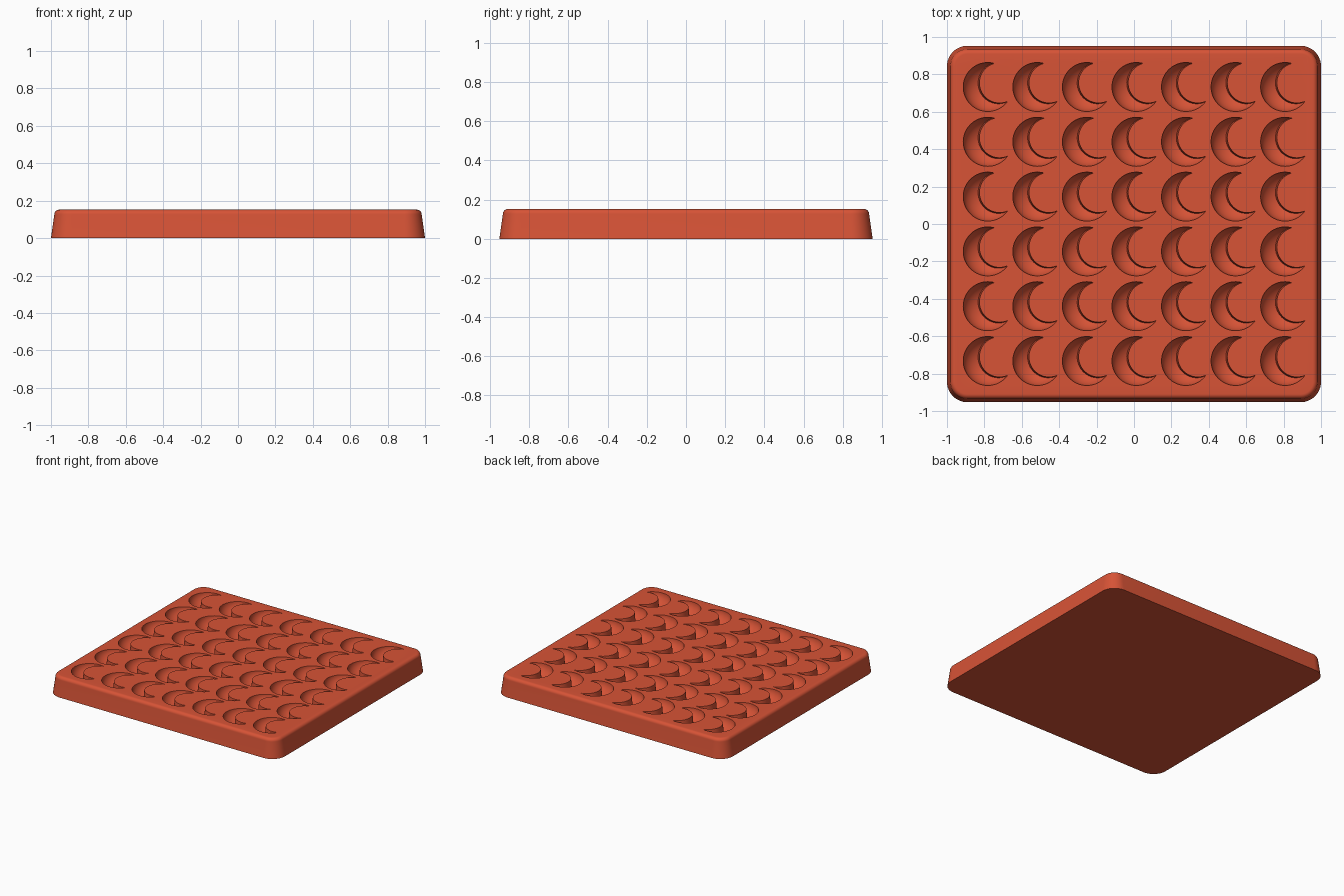
import bpy, bmesh, math
from mathutils import Matrix

old = bpy.data.objects.get("Cube")
if old:
    bpy.data.objects.remove(old, do_unlink=True)

HALF_X, HALF_Y, HEIGHT = 1.0, 0.953, 0.152
CORNER, EDGE, DRAFT = 0.11, 0.026, 0.018
COLS, ROWS, STEP_X, STEP_Y = 7, 6, 0.265, 0.293
BOWL_R, DEPTH = 0.131, 0.1

# Terracotta silicone
mat = bpy.data.materials.new("terracotta")
mat.use_nodes = True
color = (0.68, 0.087, 0.037, 1)
mat.diffuse_color = color
mat.node_tree.nodes["Principled BSDF"].inputs["Base Color"].default_value = color


def make_object(name, bm):
    bmesh.ops.recalc_face_normals(bm, faces=bm.faces)
    mesh = bpy.data.meshes.new(name)
    bm.to_mesh(mesh)
    bm.free()
    mesh.materials.append(mat)
    obj = bpy.data.objects.new(name, mesh)
    bpy.context.collection.objects.link(obj)
    return obj


def subtract(obj, cutter):
    mod = obj.modifiers.new("cut", 'BOOLEAN')
    mod.operation, mod.solver, mod.object = 'DIFFERENCE', 'EXACT', cutter


def bake(obj):
    deps = bpy.context.evaluated_depsgraph_get()
    mesh = bpy.data.meshes.new_from_object(obj.evaluated_get(deps))
    obj.modifiers.clear()
    obj.data = mesh


def rounded_ring(bm, inset, z, steps=12):
    r = CORNER - inset
    ring = []
    for q, (sx, sy) in enumerate([(1, 1), (-1, 1), (-1, -1), (1, -1)]):
        for i in range(steps + 1):
            a = math.pi / 2 * (q + i / steps)
            ring.append(bm.verts.new((sx * (HALF_X - CORNER) + r * math.cos(a),
                                      sy * (HALF_Y - CORNER) + r * math.sin(a), z)))
    return ring


# Tray: drafted rounded slab with a soft upper edge
bm = bmesh.new()
profile = [(0, 0)]
for i in range(9):
    a = math.pi / 2 * i / 8
    profile.append((DRAFT + EDGE * (1 - math.cos(a)), HEIGHT - EDGE * (1 - math.sin(a))))
rings = [rounded_ring(bm, *p) for p in profile]
for low, high in zip(rings, rings[1:]):
    for i in range(len(low)):
        j = (i + 1) % len(low)
        bm.faces.new((low[i], low[j], high[j], high[i]))
bm.faces.new(rings[0])
bm.faces.new(rings[-1])
tray = make_object("mould_tray", bm)

# Crescent cutter: a bowl with a tapered round island taken out of it
x0 = -(COLS - 1) / 2 * STEP_X + 0.013
y0 = -(ROWS - 1) / 2 * STEP_Y
bm = bmesh.new()
bmesh.ops.create_uvsphere(bm, u_segments=64, v_segments=32, radius=BOWL_R)
bmesh.ops.scale(bm, vec=(1, 1, DEPTH / BOWL_R), verts=bm.verts)
bmesh.ops.translate(bm, vec=(x0, y0, HEIGHT + 0.001), verts=bm.verts)
cutter = make_object("crescent_cutter", bm)

bm = bmesh.new()
bmesh.ops.create_cone(bm, cap_ends=True, segments=64, radius1=0.12, radius2=0.095,
                      depth=2 * HEIGHT,
                      matrix=Matrix.Translation((x0 + 0.063, y0 + 0.022, HEIGHT)))
island = make_object("island_cutter", bm)

subtract(cutter, island)
bake(cutter)

# Repeat the crescent over the grid and press it into the tray
for count, offset in ((COLS, (STEP_X, 0, 0)), (ROWS, (0, STEP_Y, 0))):
    arr = cutter.modifiers.new("grid", 'ARRAY')
    arr.count = count
    arr.use_relative_offset = False
    arr.use_constant_offset = True
    arr.constant_offset_displace = offset
bake(cutter)
subtract(tray, cutter)
bake(tray)
for helper in (island, cutter):
    bpy.data.objects.remove(helper, do_unlink=True)

# Smooth shading with crisp crescent rims
bpy.ops.object.select_all(action='DESELECT')
tray.select_set(True)
bpy.context.view_layer.objects.active = tray
bpy.ops.object.shade_smooth_by_angle(angle=math.radians(35))
